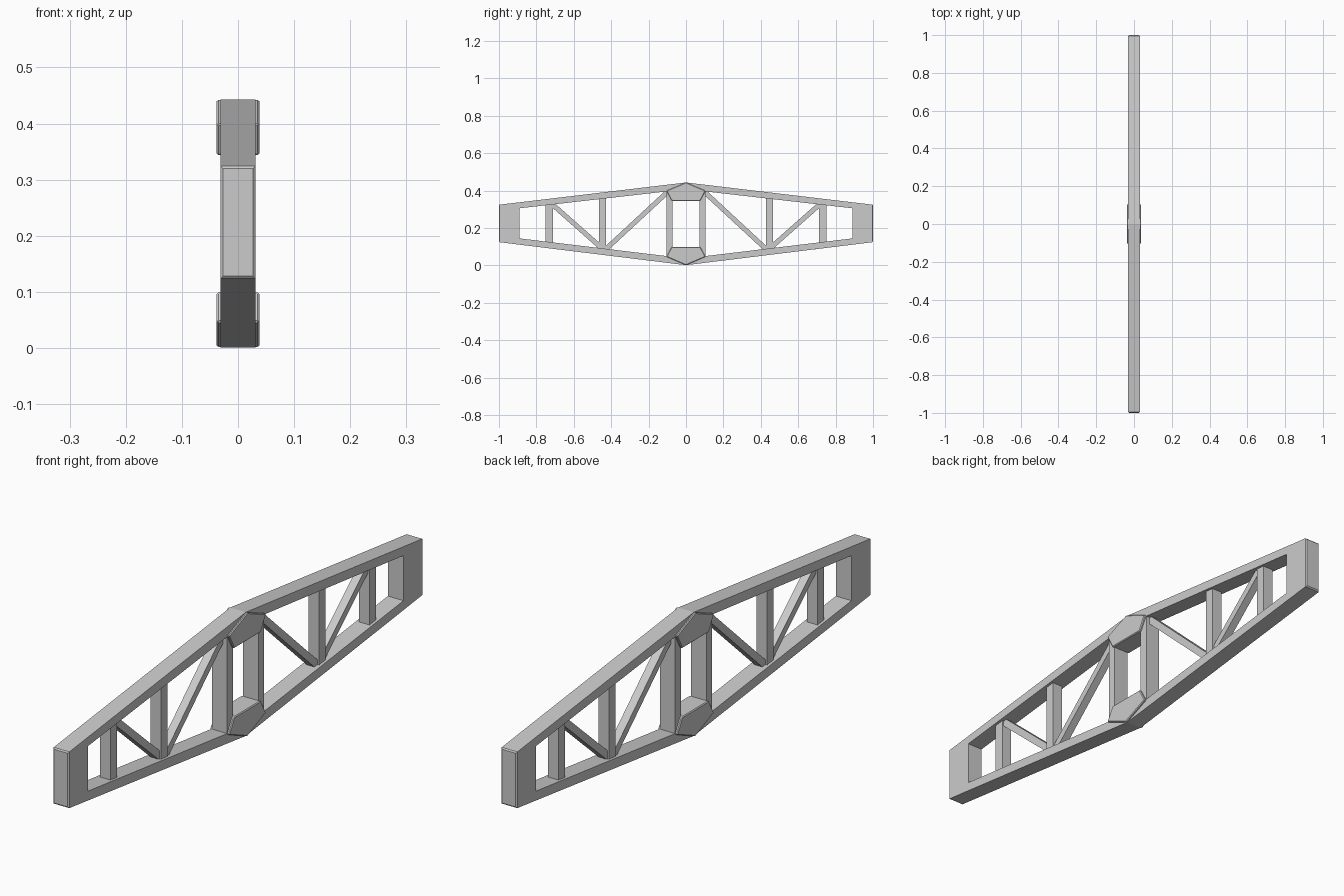
import bpy, bmesh
from mathutils import Vector

if "Cube" in bpy.data.objects:
    bpy.data.objects.remove(bpy.data.objects["Cube"])


def finish(name, bm):
    bmesh.ops.recalc_face_normals(bm, faces=bm.faces)
    me = bpy.data.meshes.new(name)
    bm.to_mesh(me)
    bm.free()
    ob = bpy.data.objects.new(name, me)
    bpy.context.collection.objects.link(ob)
    return ob


def prism(name, pts, hx, mirror=False, bevel=0):
    """Extrude a (y, z) profile to x = -hx..hx, optionally mirrored in y."""
    bm = bmesh.new()
    f = bm.faces.new([bm.verts.new((-hx, y, z)) for y, z in pts])
    r = bmesh.ops.extrude_face_region(bm, geom=[f])
    vs = [v for v in r['geom'] if isinstance(v, bmesh.types.BMVert)]
    bmesh.ops.translate(bm, verts=vs, vec=(2 * hx, 0, 0))
    if bevel:
        bmesh.ops.bevel(bm, geom=bm.edges[:], offset=bevel, segments=1,
                        affect='EDGES', profile=0.5)
    ob = finish(name, bm)
    if mirror:
        m = ob.modifiers.new("mirror", 'MIRROR')
        m.use_axis = (False, True, False)
        m.use_mirror_merge = False
    return ob


def strut(name, a, b, w, hx):
    a, b = Vector(a), Vector(b)
    d = (b - a).normalized()
    n = Vector((-d.y, d.x)) * w / 2
    return prism(name, [a + n, b + n, b - n, a - n], hx, mirror=True)


# Lens-shaped outer frame: a ring between outer and inner hexagons
outer = [(-1, .124), (0, .001), (1, .124), (1, .324), (0, .443), (-1, .324)]
inner = [(-.89, .144), (0, .037), (.89, .144), (.89, .305), (0, .407), (-.89, .305)]
HX = 0.031
bm = bmesh.new()
rings = [[bm.verts.new((x, y, z)) for y, z in loop]
         for x, loop in ((-HX, outer), (HX, outer), (HX, inner), (-HX, inner))]
for k in range(4):
    p, q = rings[k], rings[(k + 1) % 4]
    for i in range(6):
        j = (i + 1) % 6
        bm.faces.new((p[i], p[j], q[j], q[i]))
ends = [e for e in bm.edges if all(abs(v.co.y) > 0.99 for v in e.verts)]
bmesh.ops.bevel(bm, geom=ends, offset=0.004, segments=1, affect='EDGES', profile=0.5)
finish("outer_frame", bm)

# Vertical posts: inner y, outer y, bottom z, top z, half depth
for name, y0, y1, z0, z1, hx in (("centre_post", .072, .105, .04, .403, .03),
                                 ("middle_post", .428, .465, .08, .365, .021),
                                 ("end_post", .712, .75, .115, .332, .021)):
    prism(name, [(y0, z0), (y1, z0), (y1, z1), (y0, z1)], hx, mirror=True)

# Diagonal braces
strut("inner_brace", (.085, .405), (.44, .076), .026, .015)
strut("outer_brace", (.44, .083), (.725, .335), .026, .015)

# Gusset blocks at the peak and the base
prism("top_gusset", [(0, .443), (.105, .399), (.076, .344), (-.076, .344), (-.105, .399)],
      .038, bevel=.003)
prism("bottom_gusset", [(0, .001), (.105, .046), (.076, .099), (-.076, .099), (-.105, .046)],
      .038, bevel=.003)
